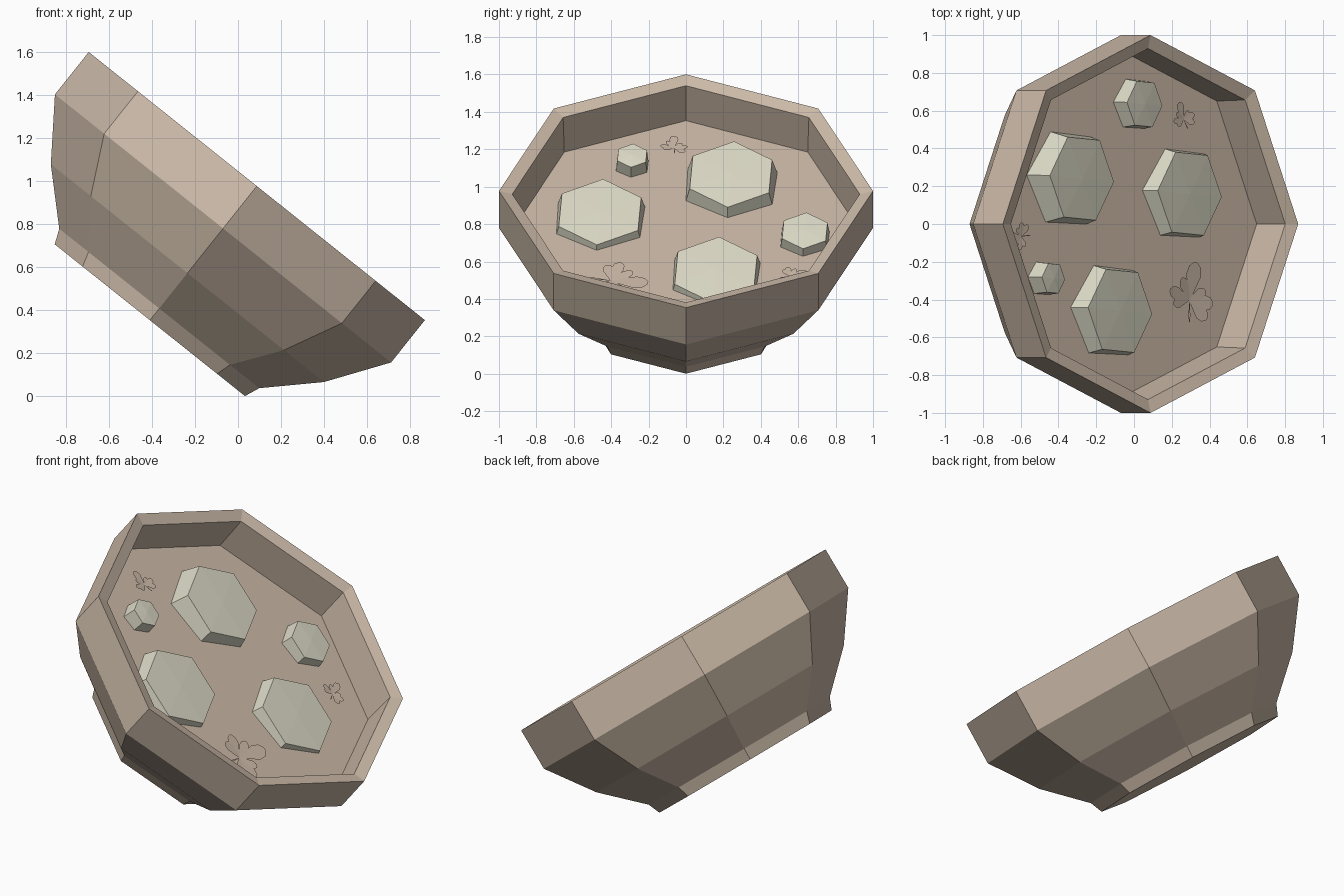
import bpy, bmesh, math
from mathutils import Matrix, Vector

if "Cube" in bpy.data.objects:
    bpy.data.objects.remove(bpy.data.objects["Cube"])

# Whole bowl is modelled upright with the rim centre at the origin, then tipped
TILT = math.radians(38.57)
PLACE = Matrix.Translation((0.0875, 0, 0.977)) @ Matrix.Rotation(TILT, 4, 'Y')
SOUP_Z = -0.253


def material(name, rgb):
    m = bpy.data.materials.new(name)
    m.diffuse_color = (*rgb, 1)
    m.use_nodes = True
    m.node_tree.nodes["Principled BSDF"].inputs["Base Color"].default_value = m.diffuse_color
    return m


tan = material("clay_tan", (0.60, 0.49, 0.39))
soup_mat = material("broth_tan", (0.59, 0.475, 0.38))
tofu_mat = material("pale_cream", (0.71, 0.69, 0.56))
leaf_mat = material("herb_brown", (0.56, 0.45, 0.36))


def finish(name, bm, mat):
    bmesh.ops.recalc_face_normals(bm, faces=bm.faces)
    me = bpy.data.meshes.new(name)
    bm.to_mesh(me)
    bm.free()
    me.materials.append(mat)
    ob = bpy.data.objects.new(name, me)
    bpy.context.collection.objects.link(ob)
    ob.matrix_world = PLACE
    return ob


def lathe(bm, profile, sides, turn=0.0, mtx=Matrix()):
    """Stack polygon rings (radius, height) and cap both ends."""
    rings = []
    for r, z in profile:
        rings.append([bm.verts.new(mtx @ Vector((
            r * math.cos(turn + 2 * math.pi * i / sides),
            r * math.sin(turn + 2 * math.pi * i / sides), z)))
            for i in range(sides)])
    for a, b in zip(rings, rings[1:]):
        for i in range(sides):
            j = (i + 1) % sides
            bm.faces.new((a[i], a[j], b[j], b[i]))
    return bm.faces.new(rings[0]), bm.faces.new(rings[-1])


# Eight-sided bowl: foot, flared body, straight band, rim, inner wall
bm = bmesh.new()
lathe(bm, [(0.566, -0.798), (0.595, -0.728), (0.8125, -0.518), (1.0, -0.252),
           (1.0, 0.0), (0.929, -0.021), (0.92, SOUP_Z - 0.01)], 8)
finish("bowl", bm, tan)

# Soup surface
bm = bmesh.new()
bmesh.ops.create_circle(bm, cap_ends=True, segments=8, radius=0.921,
                        matrix=Matrix.Translation((0, 0, SOUP_Z)))
finish("soup", bm, soup_mat)

# Hexagonal chunks, half sunk and leaning a little further than the bowl
chunks = [(-0.34, 0.24, -0.157, 0.245), (0.425, 0.16, -0.20, 0.245),
          (-0.056, -0.46, -0.188, 0.245), (0.108, 0.635, -0.185, 0.135),
          (-0.52, -0.288, -0.172, 0.088)]
for k, (u, v, n, r) in enumerate(chunks):
    bm = bmesh.new()
    m = Matrix.Translation((u, v, n)) @ Matrix.Rotation(math.radians(7.5), 4, 'Y')
    _, top = lathe(bm, [(r * 1.17, -0.15), (r, 0)], 6, math.radians(-4), m)
    mid = bmesh.ops.poke(bm, faces=[top])["verts"][0]
    mid.co.z += 0.005
    finish(f"soup_chunk_{k + 1}", bm, tofu_mat)


# Herb sprigs: rounded lobes radiating from a thin stem
def lobe(bm, cx, cy, angle, length, width, lift):
    shape = [(0, 0.06), (0.35, 0.3), (0.65, 0.5), (0.88, 0.4), (1.0, 0.12)]
    outline = shape + [(t, -w) for t, w in reversed(shape)]
    c, s = math.cos(angle), math.sin(angle)
    pts = []
    for t, w in outline:
        a, b = t * length, w * width
        pts.append(bm.verts.new((cx + a * c - b * s, cy + a * s + b * c,
                                 SOUP_Z + 0.006 + lift * t)))
    bm.faces.new(pts)


sprigs = [("herb_large", 0.46, -0.40, 1.0, 0),
          ("herb_small_right", 0.42, 0.555, 0.48, 30),
          ("herb_small_back", -0.68, -0.065, 0.48, 100)]
lobes = [(80, 0.20, 0.10), (118, 0.13, 0.06), (160, 0.15, 0.07),
         (190, 0.12, 0.06), (25, 0.11, 0.06), (-10, 0.15, 0.08),
         (-45, 0.15, 0.08), (-95, 0.12, 0.012)]
for name, u, v, size, turn in sprigs:
    bm = bmesh.new()
    for i, (ang, ln, wd) in enumerate(lobes):
        lobe(bm, u, v, math.radians(ang + turn), ln * size, wd * size,
             0.012 * size + 0.002 * (i % 2))
    finish(name, bm, leaf_mat)
